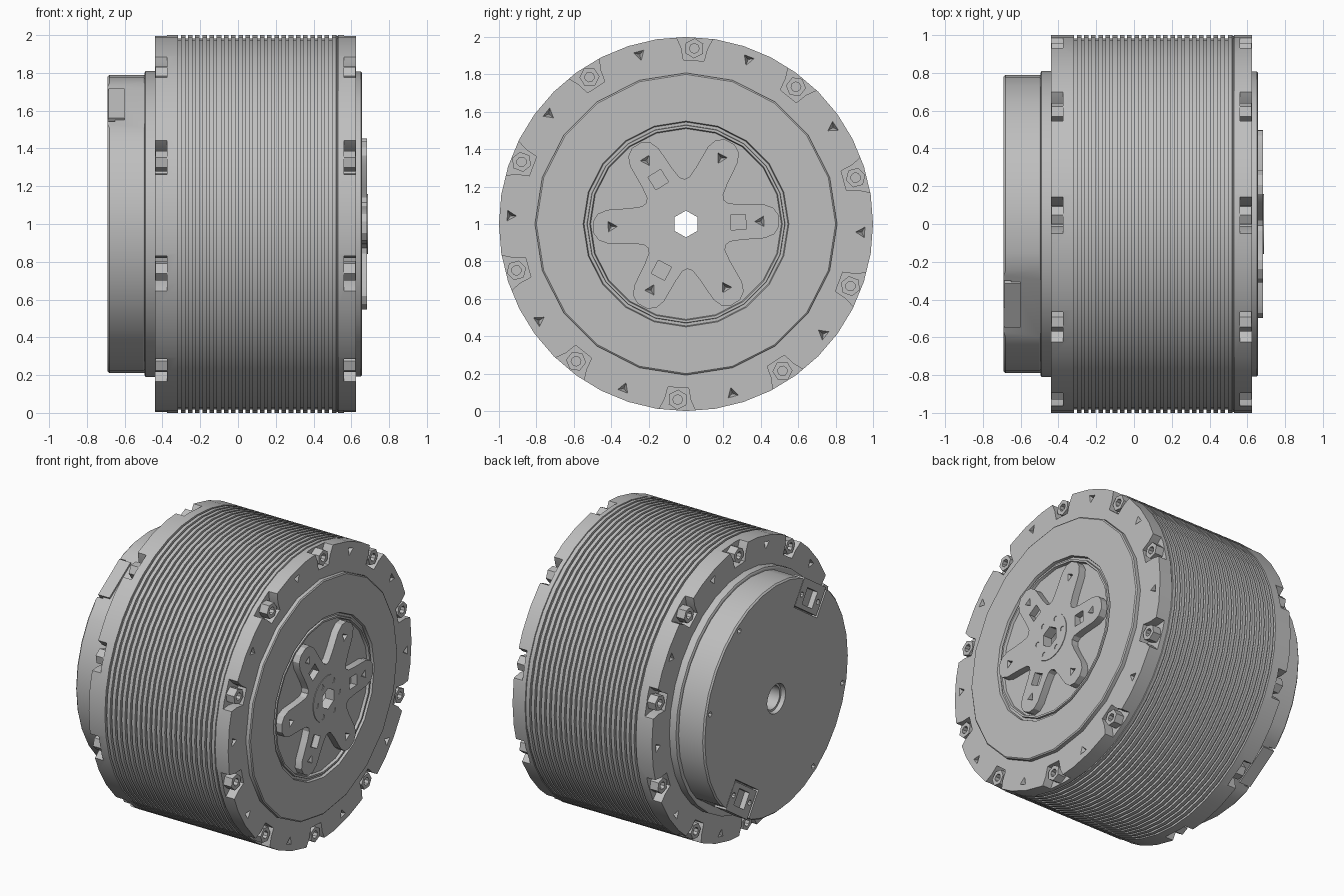
import bpy, bmesh
from math import sin, cos, radians, tau
from mathutils import Vector

old = bpy.data.objects.get("Cube")
if old:
    bpy.data.objects.remove(old, do_unlink=True)

grey = bpy.data.materials.new("machined grey")
grey.use_nodes = True
grey.diffuse_color = (0.52, 0.52, 0.52, 1)
grey.node_tree.nodes["Principled BSDF"].inputs["Base Color"].default_value = grey.diffuse_color

AXIS_Z = 1.0  # height of the horizontal axle, which runs along x


def make(name, bm):
    bmesh.ops.recalc_face_normals(bm, faces=bm.faces)
    mesh = bpy.data.meshes.new(name)
    bm.to_mesh(mesh)
    bm.free()
    mesh.materials.append(grey)
    obj = bpy.data.objects.new(name, mesh)
    bpy.context.collection.objects.link(obj)
    return obj


def lathe(name, profile, n):
    """Turn a closed (x, radius) profile about the axle."""
    bm = bmesh.new()
    rings = []
    for k in range(n):
        a = tau * k / n
        rings.append([bm.verts.new((x, r * cos(a), AXIS_Z + r * sin(a))) for x, r in profile])
    m = len(profile)
    for k in range(n):
        p, q = rings[k], rings[(k + 1) % n]
        for i in range(m):
            j = (i + 1) % m
            bm.faces.new((p[i], p[j], q[j], q[i]))
    return make(name, bm)


def prism(bm, pts, x0, x1, taper=1.0):
    """Extrude an outline in the (y, z) plane from x0 to x1."""
    pts = [Vector(p) for p in pts]
    mid = sum(pts, Vector((0, 0))) / len(pts)
    ends = []
    for x, s in ((x0, 1.0), (x1, taper)):
        row = [mid + (p - mid) * s for p in pts]
        ends.append([bm.verts.new((x, p.x, AXIS_Z + p.y)) for p in row])
        bm.faces.new(ends[-1])
    a, b = ends
    for i in range(len(pts)):
        j = (i + 1) % len(pts)
        bm.faces.new((a[i], a[j], b[j], b[i]))


def polar(shape, r, deg):
    """Place a (radial, tangential) outline at a radius and angle."""
    c, s = cos(radians(deg)), sin(radians(deg))
    return [((r + a) * c - b * s, (r + a) * s + b * c) for a, b in shape]


def ngon(n, r, turn=0.0):
    return [(r * cos(tau * k / n + turn), r * sin(tau * k / n + turn)) for k in range(n)]


def rect(radial, tangential):
    a, b = radial / 2, tangential / 2
    return [(-a, -b), (a, -b), (a, b), (-a, b)]


def cut(obj, bm):
    """Subtract the cutter solids and keep the resulting mesh."""
    cutter = make("cutter", bm)
    cutter.hide_render = True
    mod = obj.modifiers.new("cut", "BOOLEAN")
    mod.operation = "DIFFERENCE"
    mod.solver = "EXACT"
    mod.object = cutter
    deps = bpy.context.evaluated_depsgraph_get()
    deps.update()
    mesh = bpy.data.meshes.new_from_object(obj.evaluated_get(deps))
    obj.modifiers.clear()
    obj.data = mesh
    bpy.data.objects.remove(cutter, do_unlink=True)


TRIANGLE = ngon(3, 0.034, tau / 2)
BOLTS = [15.3 + 36 * k for k in range(10)]
ARMS = [2 + 60 * k for k in range(6)]
ENDS = {"front": (0.625, -1), "rear": (-0.44, 1)}  # end face x, direction into the casing

# Finned casing
profile = [(-0.44, 0.08), (-0.44, 1.0)]
fins = 22
for k in range(fins):
    x = -0.31 + 0.80 * k / (fins - 1)
    profile += [(x - 0.007, 1.0), (x - 0.007, 0.983), (x + 0.007, 0.983), (x + 0.007, 1.0)]
profile += [(0.52, 1.0), (0.522, 0.994), (0.528, 0.994), (0.53, 1.0), (0.625, 1.0), (0.625, 0.08)]
casing = lathe("finned_casing", profile, 40)

# Bolt notches and pyramid dimples in both end flanges
notch = [(-0.065, -0.055), (-0.065, 0.055), (0, 0.07), (0.09, 0.115), (0.09, -0.115), (0, -0.07)]
bm = bmesh.new()
for face, d in ENDS.values():
    for ang in BOLTS:
        prism(bm, polar(notch, 0.94, ang), face - 0.02 * d, face + 0.065 * d)
        prism(bm, polar(TRIANGLE, 0.94, ang + 18), face - 0.002 * d, face + 0.04 * d, 0.15)
cut(casing, bm)

# Hex bolts with round sockets
bolts = {}
for side, (face, d) in ENDS.items():
    bm, holes = bmesh.new(), bmesh.new()
    for ang in BOLTS:
        prism(bm, polar(ngon(6, 0.054), 0.94, ang), face + 0.075 * d, face + 0.004 * d)
        prism(holes, polar(ngon(8, 0.026), 0.94, ang), face - 0.01 * d, face + 0.035 * d)
    bolts[side] = make(side + "_bolts", bm)
    cut(bolts[side], holes)

# Front plate with a circular groove and sunken centre
lathe("front_plate", [(0.60, 0.08), (0.60, 0.808), (0.65, 0.808), (0.656, 0.80), (0.656, 0.55),
                      (0.638, 0.545), (0.638, 0.53), (0.652, 0.528), (0.652, 0.515),
                      (0.634, 0.51), (0.634, 0.08)], 20)

# Six-armed output spider
outline = []
for ang in ARMS:
    half = [(0.29, 0.095), (0.42, 0.09), (0.47, 0.07), (0.497, 0.03)]
    outline += polar([(a, -b) for a, b in half] + half[::-1], 0, ang)
    outline += [(r * cos(radians(ang + t)), r * sin(radians(ang + t)))
                for r, t in ((0.252, 24), (0.24, 30), (0.252, 36))]
bm = bmesh.new()
prism(bm, outline, 0.62, 0.684)
spider = make("output_spider", bm)
bm = bmesh.new()
prism(bm, ngon(6, 0.072, tau / 12), 0.5, 0.75)
for i, ang in enumerate(ARMS):
    prism(bm, polar(TRIANGLE, 0.40, ang), 0.686, 0.645, 0.15)
    if i % 2 == 0:
        prism(bm, polar(rect(0.08, 0.08), 0.28, ang), 0.70, 0.64)
cut(spider, bm)

# Hub disc with small screw holes
bm = bmesh.new()
prism(bm, ngon(24, 0.16), 0.68, 0.688)
hub = make("hub_disc", bm)
bm = bmesh.new()
prism(bm, ngon(6, 0.072, tau / 12), 0.6, 0.75)
for ang in ARMS:
    prism(bm, polar(ngon(8, 0.018), 0.12, ang), 0.70, 0.67)
cut(hub, bm)

# Rear step ring and cover
lathe("rear_ring", [(-0.42, 0.08), (-0.42, 0.81), (-0.49, 0.81), (-0.495, 0.80), (-0.495, 0.08)], 32)
cover = lathe("rear_cover", [(-0.48, 0.08), (-0.48, 0.78), (-0.50, 0.79), (-0.68, 0.79),
                             (-0.69, 0.78), (-0.69, 0.10), (-0.66, 0.095), (-0.66, 0.08)], 32)

# Cover flats, screw holes and shallow connector seats
PORTS = (124, 304)
bm = bmesh.new()
for ang in PORTS:
    prism(bm, polar(rect(0.2, 0.7), 0.857, ang), -0.8, -0.4)
cut(cover, bm)
bm = bmesh.new()
for ang in PORTS:
    prism(bm, polar(rect(0.24, 0.30), 0.69, ang), -0.72, -0.65)
for ang in (13, 57, 193, 237):
    prism(bm, polar(ngon(8, 0.018), 0.74, ang), -0.70, -0.665)
cut(cover, bm)

# Connector housings with a window and two pin holes
for name, ang in zip(("upper_connector", "lower_connector"), PORTS):
    bm = bmesh.new()
    prism(bm, polar(rect(0.19, 0.28), 0.675, ang), -0.686, -0.60)
    port = make(name, bm)
    bm = bmesh.new()
    prism(bm, polar(rect(0.11, 0.13), 0.665, ang), -0.72, -0.62)
    for side in (-1, 1):
        spot = [(a, b + side * 0.105) for a, b in ngon(8, 0.018)]
        prism(bm, polar(spot, 0.665, ang), -0.72, -0.66)
    cut(port, bm)

# Smooth the turned surfaces and keep machined edges crisp
for obj in bpy.context.collection.objects:
    if obj.type == "MESH" and grey.name in obj.data.materials:
        obj.data.shade_smooth()
        obj.data.set_sharp_from_angle(angle=radians(25))
